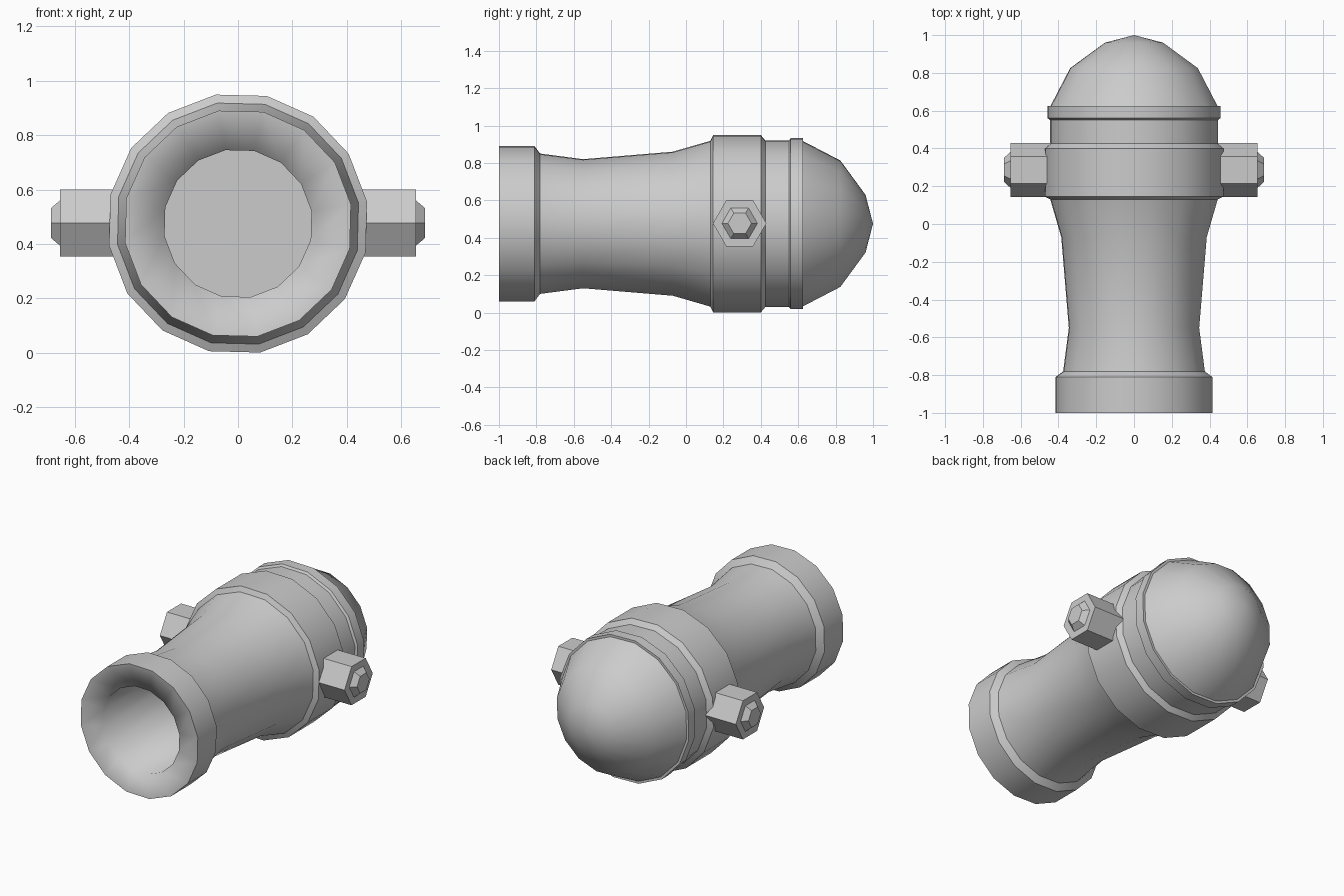
import bpy, bmesh, math
from mathutils import Vector

cube = bpy.data.objects.get("Cube")
if cube:
    bpy.data.objects.remove(cube)

CENTRE_Z = 0.475
SIDES = 16

metal = bpy.data.materials.new("grey_metal")
metal.use_nodes = True
COLOUR = (0.6, 0.6, 0.6, 1)
metal.diffuse_color = COLOUR
metal.node_tree.nodes["Principled BSDF"].inputs["Base Color"].default_value = COLOUR


def lathe(name, profile, sides, place, smooth=True):
    """Sweep (along, radius, sharp) points; place(along, radius, k) gives a point."""
    bm = bmesh.new()
    rings = []
    for along, radius, sharp in profile:
        count = sides if radius > 0 else 1
        rings.append([bm.verts.new(place(along, radius, k)) for k in range(count)])
    for a, b in zip(rings, rings[1:]):
        for k in range(sides):
            n = (k + 1) % sides
            corners = [a[k % len(a)], b[k % len(b)], b[n % len(b)], a[n % len(a)]]
            face = bm.faces.new(list(dict.fromkeys(corners)))
            face.smooth = smooth
    # Crisp edges around the chosen rings
    for (along, radius, sharp), ring in zip(profile, rings):
        if sharp and len(ring) > 1:
            for k in range(sides):
                edge = bm.edges.get((ring[k], ring[(k + 1) % sides]))
                if edge:
                    edge.smooth = False
    mesh = bpy.data.meshes.new(name)
    bm.to_mesh(mesh)
    bm.free()
    mesh.materials.append(metal)
    obj = bpy.data.objects.new(name, mesh)
    bpy.context.collection.objects.link(obj)
    return obj


def around_barrel(y, half_height, k):
    turn = math.radians(9.75) + k * math.tau / SIDES
    r = half_height / math.cos(math.radians(9.75))
    return Vector((r * math.cos(turn), y, CENTRE_Z + r * math.sin(turn)))


# Barrel: bore, muzzle ring, waisted tube, reinforcing band and breech ring
lathe("barrel", [
    (-0.1, 0, False), (-0.1, 0.27, True), (-0.98, 0.27, False),
    (-1, 0.415, True), (-0.81, 0.415, True), (-0.78, 0.375, True),
    (-0.55, 0.345, False), (-0.07, 0.385, False), (0.13, 0.443, True),
    (0.145, 0.474, True), (0.4, 0.474, True), (0.425, 0.444, True),
    (0.55, 0.444, True), (0.56, 0.457, True), (0.625, 0.457, True),
    (0.625, 0.442, True),
], SIDES, around_barrel)

# Rounded breech
lathe("breech_dome", [
    (0.625, 0.442, True), (0.825, 0.338, False), (0.96, 0.154, False), (1, 0, False),
], SIDES, around_barrel)

# Hexagonal side pivots with a raised, tapered end
for side, label in ((1, "left"), (-1, "right")):
    def around_pivot(x, r, k, side=side):
        turn = side * k * math.tau / 6
        return Vector((side * x, 0.287 + r * math.cos(turn), CENTRE_Z + 0.002 + r * math.sin(turn)))

    lathe(label + "_pivot", [
        (0.44, 0, True), (0.44, 0.143, True), (0.655, 0.143, True),
        (0.655, 0.095, True), (0.688, 0.063, True), (0.688, 0, True),
    ], 6, around_pivot, smooth=False)
